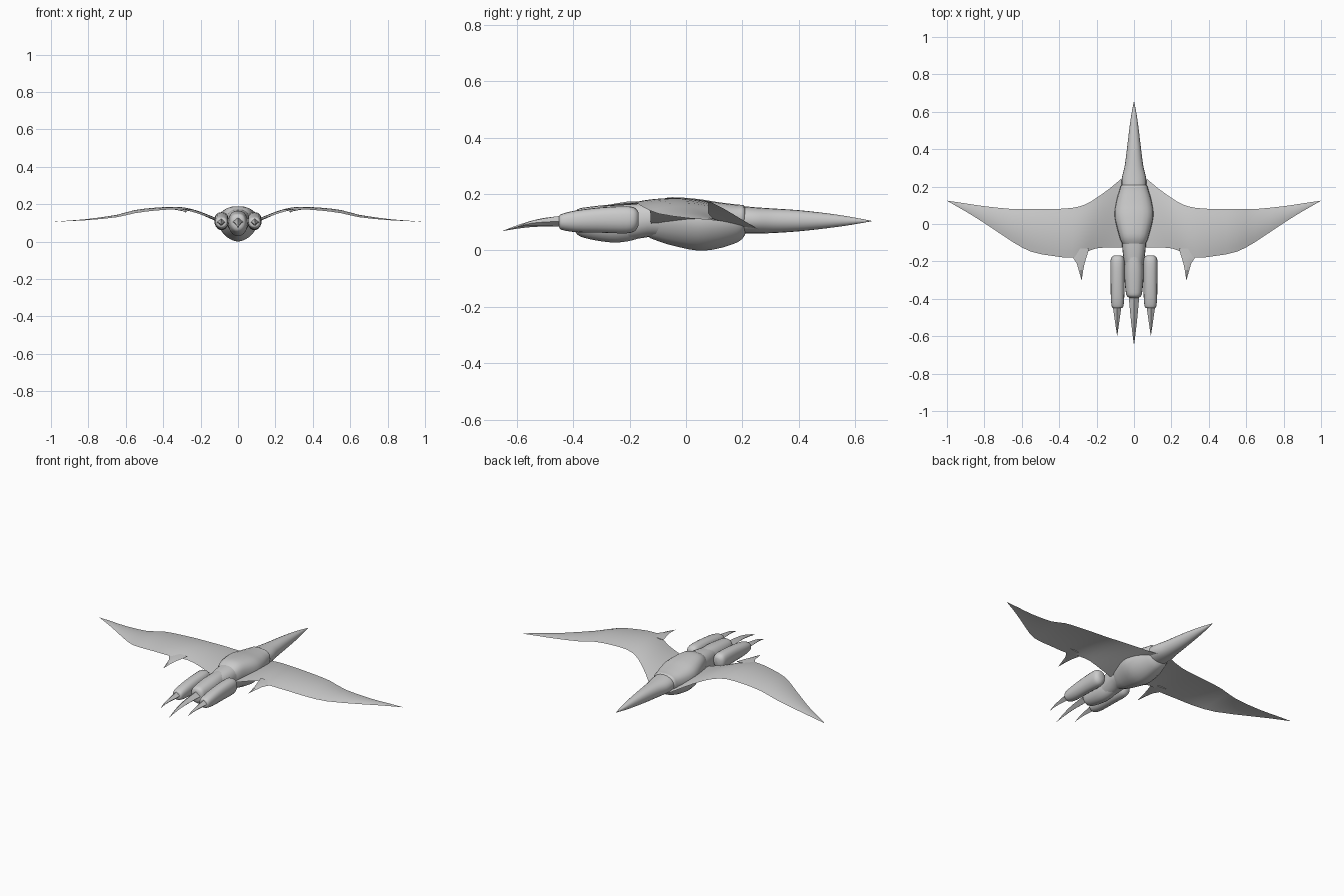
import bpy, bmesh, math

grey = bpy.data.materials.new("light grey")
grey.diffuse_color = (0.6, 0.6, 0.6, 1)


def finish(name, bm, angle=40):
    bmesh.ops.remove_doubles(bm, verts=bm.verts, dist=0.0003)
    bmesh.ops.recalc_face_normals(bm, faces=bm.faces)
    me = bpy.data.meshes.new(name)
    bm.to_mesh(me)
    bm.free()
    me.materials.append(grey)
    ob = bpy.data.objects.new(name, me)
    bpy.context.collection.objects.link(ob)
    bpy.ops.object.select_all(action='DESELECT')
    ob.select_set(True)
    bpy.context.view_layer.objects.active = ob
    bpy.ops.object.shade_smooth_by_angle(angle=math.radians(angle))
    return ob


def smooth_rows(rows, steps):
    """Catmull-Rom interpolation between stations."""
    out = []
    for i in range(len(rows) - 1):
        p = [rows[max(i - 1, 0)], rows[i], rows[i + 1], rows[min(i + 2, len(rows) - 1)]]
        for s in range(steps):
            t = s / steps
            out.append([0.5 * (2 * b + (c - a) * t + (2 * a - 5 * b + 4 * c - d) * t * t
                               + (3 * b - a - 3 * c + d) * t ** 3) for a, b, c, d in zip(*p)])
    return out + [list(rows[-1])]


def loft(name, rows, x=0, n=20, mid=0.5, top=1.0, bottom=1.0, steps=3, angle=40):
    """Closed body along y. Each row: y, half width, lowest z, highest z."""
    bm = bmesh.new()
    rings = []
    for y, w, lo, hi in smooth_rows(rows, steps):
        zc, ring = lo + (hi - lo) * mid, []
        for k in range(n):
            a = 2 * math.pi * k / n
            c, s = math.cos(a), math.sin(a)
            e = top if s >= 0 else bottom
            px = math.copysign(abs(c) ** e, c) * max(w, 0)
            pz = abs(s) ** e * ((hi - zc) if s >= 0 else (lo - zc))
            ring.append(bm.verts.new((x + px, y, zc + pz)))
        rings.append(ring)
    for r, q in zip(rings, rings[1:]):
        for k in range(n):
            bm.faces.new((r[k], r[(k + 1) % n], q[(k + 1) % n], q[k]))
    bm.faces.new(rings[0])
    bm.faces.new(rings[-1])
    return finish(name, bm, angle)


# Fuselage: pointed beak, deep-bellied body, narrow waist
loft("beak", [(0.15, 0.062, 0.06, 0.155), (0.20, 0.066, 0.06, 0.157), (0.25, 0.064, 0.06, 0.153),
              (0.31, 0.05, 0.062, 0.149), (0.40, 0.038, 0.068, 0.143), (0.50, 0.026, 0.079, 0.132),
              (0.58, 0.015, 0.09, 0.12), (0.66, 0.0, 0.104, 0.105)], top=0.9)
loft("body", [(-0.13, 0.045, 0.045, 0.155), (-0.095, 0.068, 0.032, 0.178), (-0.05, 0.083, 0.018, 0.189),
              (0.04, 0.105, 0.0, 0.183), (0.11, 0.098, 0.006, 0.172), (0.18, 0.078, 0.028, 0.163),
              (0.205, 0.069, 0.048, 0.16), (0.212, 0.05, 0.065, 0.14)], mid=0.58, top=0.75, bottom=1.15)
loft("waist", [(-0.22, 0.05, 0.035, 0.16), (-0.17, 0.058, 0.042, 0.167), (-0.12, 0.063, 0.048, 0.172),
               (-0.06, 0.066, 0.04, 0.175)], top=0.8)

# Rear pods with diamond-section tail spikes
loft("centre_pod", [(-0.395, 0.02, 0.075, 0.125), (-0.385, 0.038, 0.056, 0.146), (-0.35, 0.046, 0.042, 0.154),
                    (-0.27, 0.052, 0.029, 0.163), (-0.21, 0.05, 0.032, 0.166), (-0.15, 0.042, 0.048, 0.166)],
     top=0.8)
loft("centre_tail_spike", [(-0.65, 0.0, 0.069, 0.07), (-0.58, 0.009, 0.08, 0.096), (-0.50, 0.018, 0.085, 0.116),
                           (-0.37, 0.03, 0.082, 0.13)], n=4, angle=20)
for side, s in (("left", -1), ("right", 1)):
    loft(side + "_pod", [(-0.45, 0.022, 0.082, 0.122), (-0.44, 0.031, 0.073, 0.13), (-0.39, 0.036, 0.065, 0.142),
                         (-0.30, 0.037, 0.063, 0.153), (-0.21, 0.038, 0.061, 0.157),
                         (-0.18, 0.033, 0.07, 0.15), (-0.168, 0.018, 0.09, 0.135)], x=s * 0.088, top=0.8)
    loft(side + "_tail_spike", [(-0.60, 0.0, 0.083, 0.084), (-0.54, 0.009, 0.089, 0.107),
                                (-0.42, 0.026, 0.083, 0.127)], x=s * 0.09, n=4, angle=20)

# Wing stations: x, leading y, trailing y, leading z, trailing z
wing = [(0.03, 0.27, -0.125, 0.07, 0.085), (0.07, 0.24, -0.125, 0.085, 0.10), (0.13, 0.19, -0.126, 0.115, 0.12),
        (0.20, 0.14, -0.13, 0.145, 0.145), (0.26, 0.105, -0.152, 0.163, 0.163), (0.33, 0.086, -0.18, 0.172, 0.172),
        (0.44, 0.08, -0.17, 0.169, 0.166), (0.55, 0.08, -0.148, 0.158, 0.152), (0.65, 0.08, -0.095, 0.133, 0.13),
        (0.80, 0.095, 0.005, 0.116, 0.115), (0.90, 0.11, 0.067, 0.11, 0.11), (1.0, 0.125, 0.124, 0.104, 0.104)]
CHORD = 8


def build_wing(name, s):
    bm = bmesh.new()
    loops = []
    for x, yl, yt, zl, zt in smooth_rows(wing, 2):
        ring = []
        bulge = min(1, (yl - yt) / 0.22)
        for k in range(2 * CHORD):
            t = k / CHORD if k <= CHORD else 2 - k / CHORD
            arch = 4 * t * (1 - t) * bulge
            z = zl + (zt - zl) * t + arch * (0.014 if k <= CHORD else 0.006)
            ring.append(bm.verts.new((s * x, yl + (yt - yl) * t, z)))
        loops.append(ring)
    for r, q in zip(loops, loops[1:]):
        for k in range(len(r)):
            j = (k + 1) % len(r)
            bm.faces.new((r[k], r[j], q[j], q[k]))
    bm.faces.new(loops[0])
    return finish(name, bm, 50)


def build_claw(name, s):
    """Thin curved point trailing from the wing bend: y, inner x, outer x, z, half thickness."""
    bm = bmesh.new()
    rings = []
    for y, a, b, z, h in [(-0.13, 0.24, 0.34, 0.171, 0.004), (-0.175, 0.253, 0.33, 0.169, 0.005),
                          (-0.21, 0.264, 0.306, 0.167, 0.006), (-0.25, 0.272, 0.295, 0.163, 0.004),
                          (-0.30, 0.2795, 0.2805, 0.156, 0.0005)]:
        m = (a + b) / 2
        rings.append([bm.verts.new((s * px, y, pz)) for px, pz in ((a, z), (m, z + h), (b, z), (m, z - h))])
    for r, q in zip(rings, rings[1:]):
        for k in range(4):
            bm.faces.new((r[k], r[(k + 1) % 4], q[(k + 1) % 4], q[k]))
    bm.faces.new(rings[0])
    bm.faces.new(rings[-1])
    return finish(name, bm, 30)


for side, s in (("left", -1), ("right", 1)):
    build_wing(side + "_wing", s)
    build_claw(side + "_wing_claw", s)
